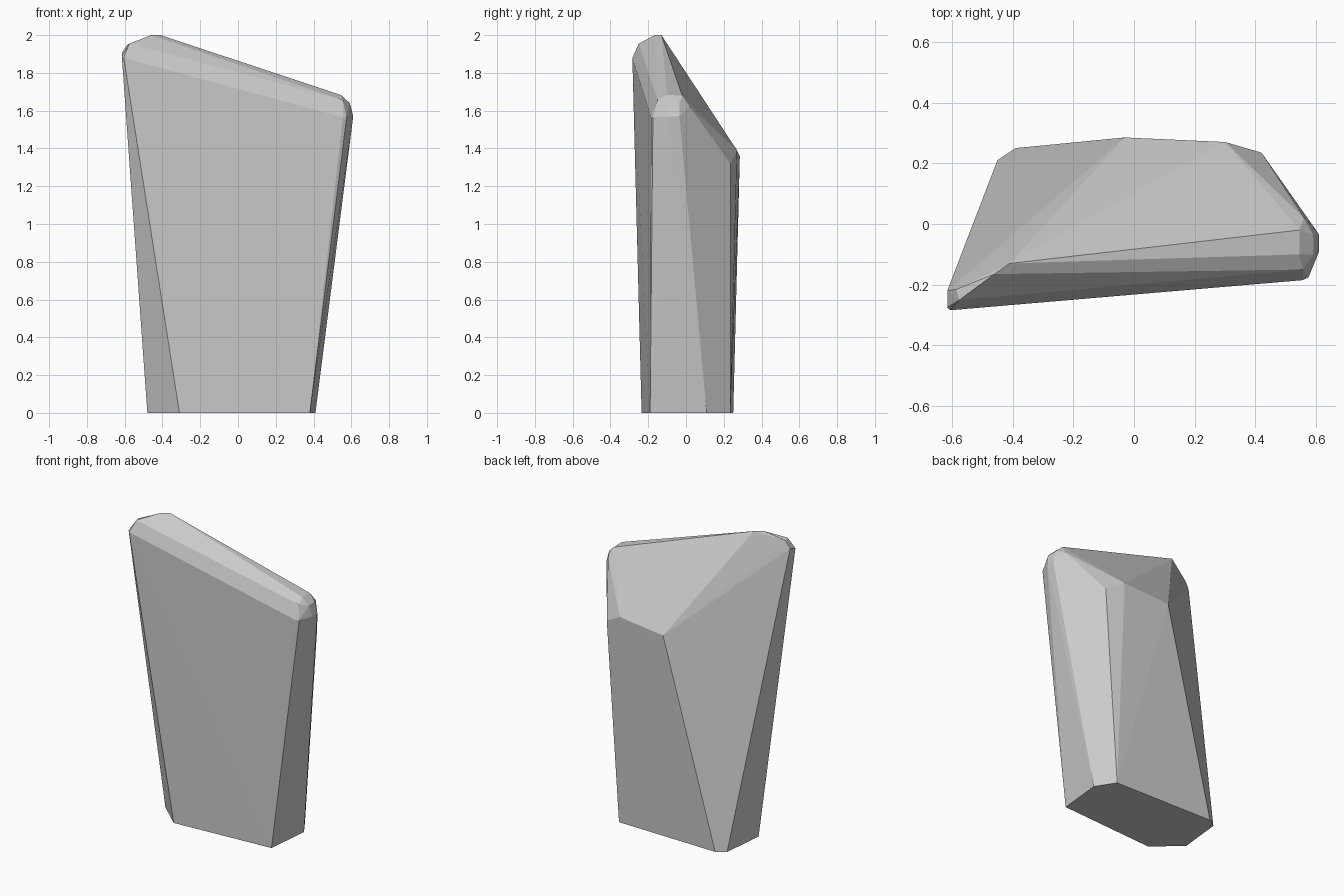
import bpy, bmesh

if "Cube" in bpy.data.objects:
    bpy.data.objects.remove(bpy.data.objects["Cube"])

# Flat foot outline (x, y)
foot = [(-.31, -.235), (.38, -.19), (.41, .11), (.33, .235),
        (-.39, .25), (-.45, .21), (-.48, -.08)]

# Rear shoulder corners
shoulder = [(-.03, .285, 1.36), (.30, .27, 1.39), (.42, .235, 1.32)]

# Worn high end of the ridge
high_end = [(-.41, -.13, 2.0), (-.46, -.165, 2.0), (-.575, -.25, 1.955),
            (-.585, -.215, 1.95), (-.615, -.22, 1.905), (-.615, -.275, 1.885),
            (-.605, -.284, 1.88)]

# Worn low end of the ridge
low_end = [(.545, -.02, 1.68), (.545, -.10, 1.683), (.555, -.15, 1.655),
           (.555, -.185, 1.565), (.575, -.175, 1.565), (.61, -.09, 1.57),
           (.61, -.035, 1.57), (.56, .02, 1.62), (.592, -.10, 1.64),
           (.59, -.035, 1.64)]

# The stone is the convex block wrapped around these corners
bm = bmesh.new()
for co in [(x, y, 0) for x, y in foot] + shoulder + high_end + low_end:
    bm.verts.new(co)
hull = bmesh.ops.convex_hull(bm, input=bm.verts[:])
loose = [v for v in bm.verts if not v.link_faces]
bmesh.ops.delete(bm, geom=loose, context='VERTS')
bmesh.ops.dissolve_limit(bm, angle_limit=.01, verts=bm.verts[:], edges=bm.edges[:])
bmesh.ops.recalc_face_normals(bm, faces=bm.faces[:])

mesh = bpy.data.meshes.new("standing_stone")
bm.to_mesh(mesh)
bm.free()
stone = bpy.data.objects.new("standing_stone", mesh)
bpy.context.collection.objects.link(stone)
